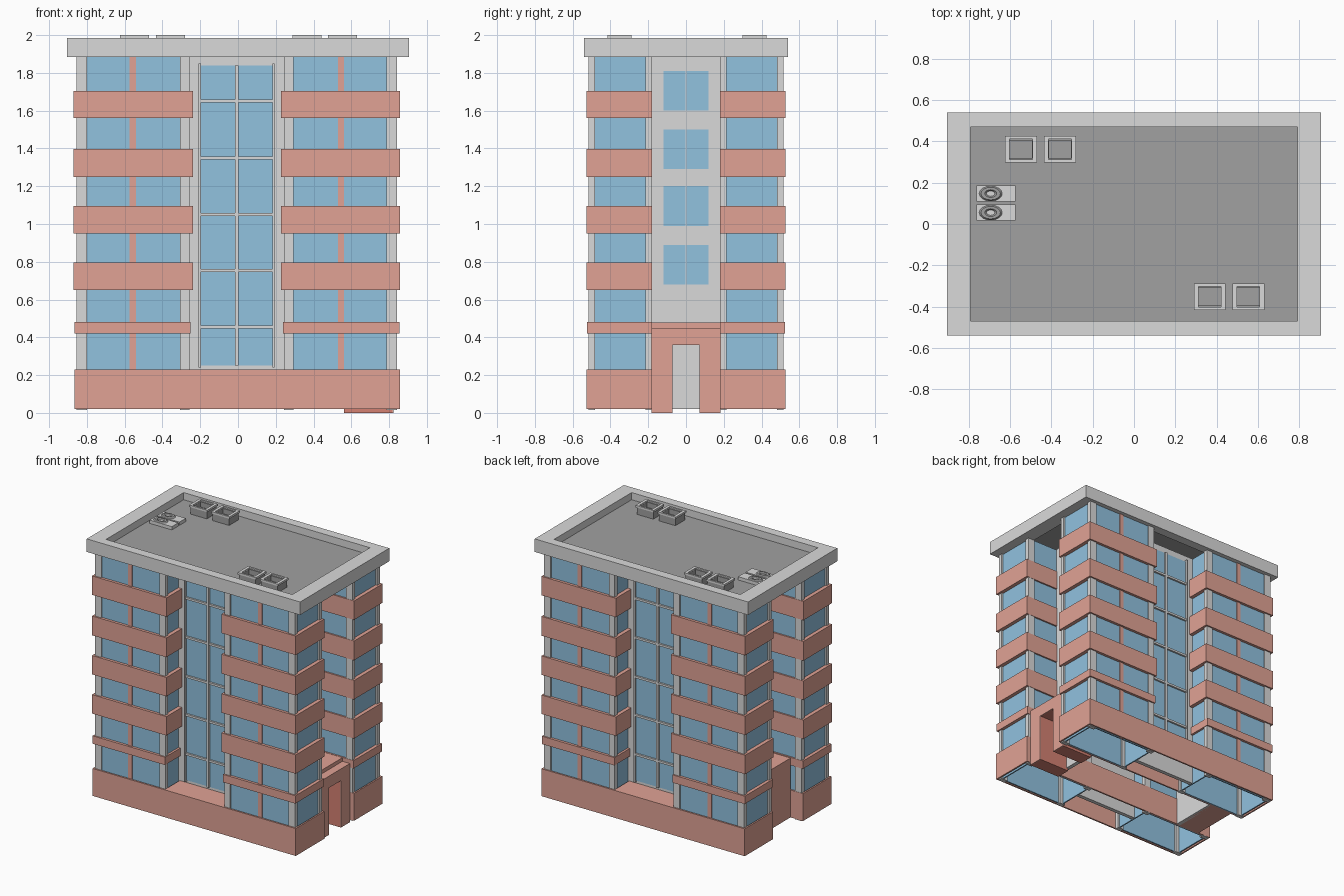
import bpy, bmesh, math

if "Cube" in bpy.data.objects:
    bpy.data.objects.remove(bpy.data.objects["Cube"])

CX = -0.006  # slight offset of the tower layout


def mat(name, rgb):
    m = bpy.data.materials.new(name)
    m.diffuse_color = (*rgb, 1)
    m.use_nodes = True
    m.node_tree.nodes["Principled BSDF"].inputs["Base Color"].default_value = m.diffuse_color
    return m


BRICK = mat("brick pink", (0.75, 0.365, 0.30))
RED = mat("dark red", (0.66, 0.22, 0.17))
GREY = mat("light grey", (0.70, 0.70, 0.70))
DARK = mat("dark grey", (0.355, 0.355, 0.355))
GLASS = mat("glass blue", (0.285, 0.54, 0.74))


def boxes(name, lst, material):
    """One object made of boxes (x0, x1, y0, y1, z0, z1)."""
    bm = bmesh.new()
    for x0, x1, y0, y1, z0, z1 in lst:
        r = bmesh.ops.create_cube(bm, size=1)
        for v in r["verts"]:
            v.co = ((x0 + x1) / 2 + v.co.x * (x1 - x0),
                    (y0 + y1) / 2 + v.co.y * (y1 - y0),
                    (z0 + z1) / 2 + v.co.z * (z1 - z0))
    me = bpy.data.meshes.new(name)
    bm.to_mesh(me)
    bm.free()
    me.materials.append(material)
    ob = bpy.data.objects.new(name, me)
    bpy.context.collection.objects.link(ob)
    return ob


def ring(x0, x1, y0, y1, z0, z1, tx, ty=None):
    """Four walls around a rectangle."""
    ty = ty or tx
    return [(x0, x1, y0, y0 + ty, z0, z1), (x0, x1, y1 - ty, y1, z0, z1),
            (x0, x0 + tx, y0 + ty, y1 - ty, z0, z1),
            (x1 - tx, x1, y0 + ty, y1 - ty, z0, z1)]


def flip(lst, sx, sy):
    """Mirror boxes into another quadrant of the plan."""
    out = []
    for x0, x1, y0, y1, z0, z1 in lst:
        xa, xb = sorted((sx * x0, sx * x1))
        ya, yb = sorted((sy * y0, sy * y1))
        out.append((xa + CX, xb + CX, ya, yb, z0, z1))
    return out


# Four corner towers
BANDS = [(0.65, 0.795), (0.95, 1.095), (1.25, 1.398), (1.56, 1.705)]
for sx in (-1, 1):
    for sy in (-1, 1):
        tag = ("left" if sx < 0 else "right") + ("_front" if sy < 0 else "_back")
        boxes("tower_glass_" + tag,
              flip(ring(0.262, 0.835, 0.192, 0.505, 0.02, 1.89, 0.01), sx, sy), GLASS)
        pillars = [(x0, x1, y, y + 0.032, 0.015, 1.89)
                   for x0, x1 in ((0.25, 0.30), (0.793, 0.848)) for y in (0.182, 0.483)]
        boxes("pillars_" + tag, flip(pillars, sx, sy), GREY)
        boxes("mullion_" + tag,
              flip([(0.535, 0.568, 0.50, 0.512, 0.02, 1.89)], sx, sy), BRICK)
        bands = ring(0.245, 0.86, 0.18, 0.525, 0.42, 0.48, 0.025)
        for z0, z1 in BANDS:
            bands += ring(0.233, 0.864, 0.18, 0.526, z0, z1, 0.03)
        boxes("bands_" + tag, flip(bands, sx, sy), BRICK)

# Brick base and recessed glazed walls, front and back
BARS = (0.455, 0.755, 1.05, 1.35, 1.65)
for sy in (-1, 1):
    tag = "front" if sy < 0 else "back"
    base = ring(-0.86, 0.864, 0.18, 0.526, 0.02, 0.23, 0.012)
    base.append((-0.25, 0.25, 0.34, 0.515, 0.22, 0.23))
    boxes("base_" + tag, flip(base, 1, sy), BRICK)
    boxes("glazed_wall_" + tag,
          flip([(-0.26, 0.26, 0.31, 0.34, 0.02, 1.89)], 1, sy), GREY)
    boxes("tall_window_" + tag,
          flip([(-0.19, 0.188, 0.34, 0.344, 0.25, 1.84)], 1, sy), GLASS)
    bars = [(-0.19, 0.188, 0.34, 0.358, z - 0.008, z + 0.008) for z in BARS]
    bars.append((-0.009, 0.009, 0.34, 0.36, 0.25, 1.84))
    bars += ring(-0.202, 0.20, 0.34, 0.36, 0.24, 1.85, 0.012)[2:]
    bars = bars[:-2] + [(x, x + 0.012, 0.34, 0.36, 0.24, 1.85) for x in (-0.202, 0.188)]
    boxes("window_bars_" + tag, flip(bars, 1, sy), GREY)

# Recessed side walls with windows
for sx in (-1, 1):
    tag = "left" if sx < 0 else "right"
    boxes("side_wall_" + tag,
          flip([(0.55, 0.58, -0.185, 0.185, 0.02, 1.89)], sx, 1), GREY)
    panes = [(0.58, 0.586, y, y + 0.117, z, z + 0.21)
             for z in (0.68, 0.99, 1.29, 1.60) for y in (-0.12, 0.003)]
    boxes("side_windows_" + tag, flip(panes, sx, 1), GLASS)

# Closed brick porch on the left
boxes("left_porch", [(-0.76, -0.57, -0.18, 0.18, 0.02, 0.475)], BRICK)

# Entrance portal on the right: red passage, brick front and top
boxes("portal_passage", [(0.56, 0.815, -0.183, -0.072, 0, 0.36),
                         (0.56, 0.815, 0.072, 0.183, 0, 0.36),
                         (0.56, 0.815, -0.183, 0.183, 0.36, 0.445)], RED)
boxes("portal_front", [(0.815, 0.823, -0.183, -0.072, 0, 0.36),
                       (0.815, 0.823, 0.072, 0.183, 0, 0.36),
                       (0.815, 0.823, -0.183, 0.183, 0.36, 0.45),
                       (0.76, 0.815, -0.183, 0.183, 0.445, 0.45),
                       (0.56, 0.76, -0.183, 0.183, 0.445, 0.478)], BRICK)

# Roof: parapet frame and deck
boxes("roof_parapet", ring(-0.905, 0.905, -0.54, 0.54, 1.885, 1.985, 0.115, 0.07), GREY)
boxes("roof_deck", [(-0.80, 0.80, -0.48, 0.48, 1.915, 1.93)], DARK)

# Roof vents: open dark boxes with a light rim
for i, (x, y) in enumerate([(-0.547, 0.362), (-0.358, 0.362),
                            (0.366, -0.352), (0.553, -0.352)]):
    boxes(f"vent_box_{i}", ring(x - 0.07, x + 0.07, y - 0.058, y + 0.058,
                                1.925, 1.99, 0.016)
          + [(x - 0.055, x + 0.055, y - 0.045, y + 0.045, 1.925, 1.95)], DARK)
    boxes(f"vent_rim_{i}", ring(x - 0.077, x + 0.077, y - 0.064, y + 0.064,
                                1.985, 2.0, 0.022, 0.014), GREY)

# Cooling units with oval fan rings
for i, y in enumerate((0.147, 0.055)):
    boxes(f"cooling_unit_{i}", [(-0.762, -0.572, y - 0.039, y + 0.039, 1.925, 1.955)], GREY)
    bpy.ops.mesh.primitive_torus_add(major_segments=16, minor_segments=6,
                                     major_radius=0.038, minor_radius=0.018,
                                     location=(-0.693, y, 1.955))
    fan = bpy.context.object
    fan.name = f"fan_ring_{i}"
    fan.scale = (1, 0.65, 0.5)
    fan.data.materials.append(DARK)
